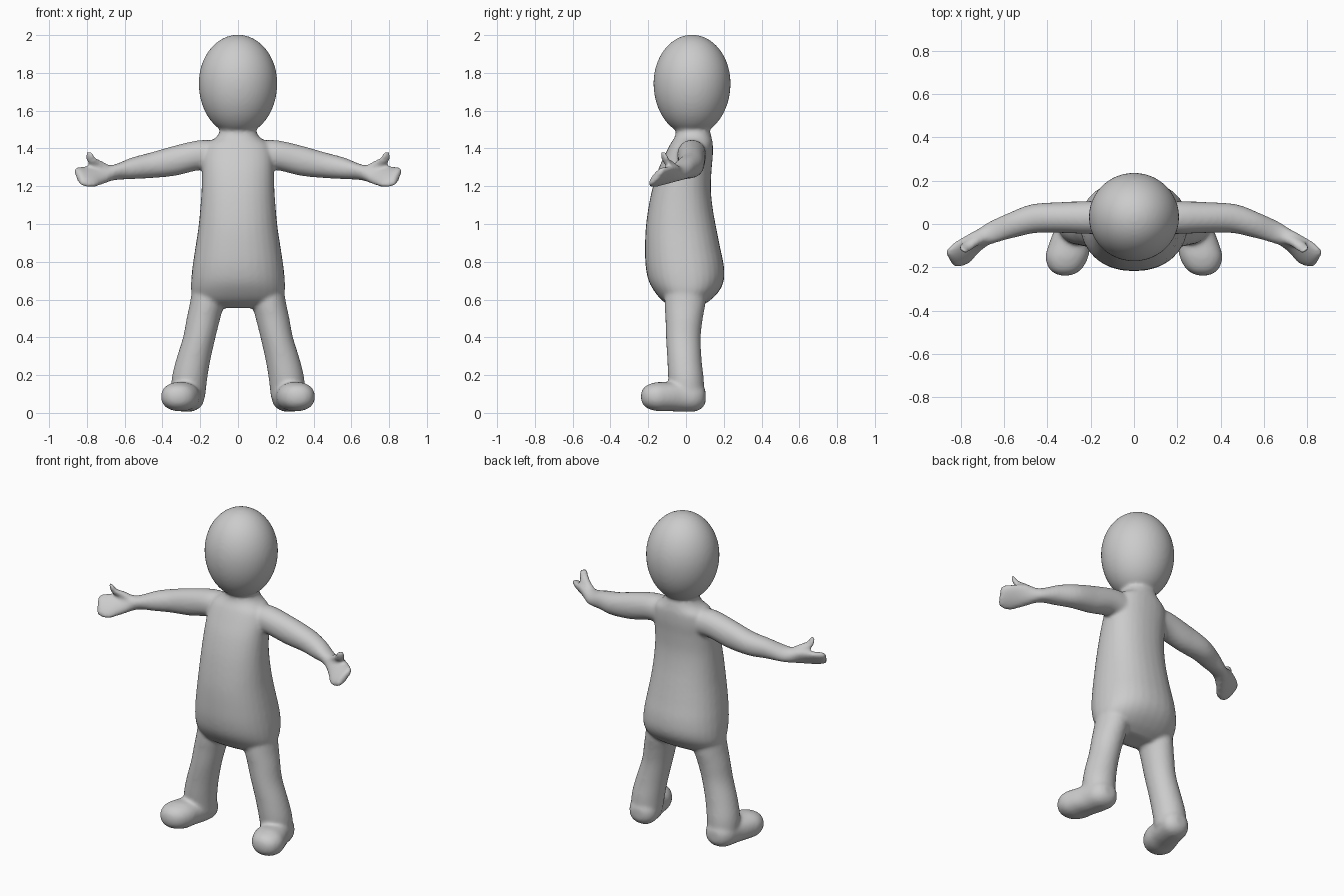
import bpy, bmesh, math
from mathutils import Vector

SEG, STEPS = 32, 5
bm = bmesh.new()


def spline(p, i, t):
    """Catmull-Rom interpolation between p[i] and p[i+1]."""
    a, b, c, d = p[max(i - 1, 0)], p[i], p[i + 1], p[min(i + 2, len(p) - 1)]
    return 0.5 * (2 * b + (c - a) * t + (2 * a - 5 * b + 4 * c - d) * t * t
                  + (3 * b - a - 3 * c + d) * t ** 3)


def loft(rings, side=1, power=2.0):
    """Skin rings of (centre, half-axis u, half-axis v); side=-1 mirrors in x."""
    cols = [[Vector(r[k]) for r in rings] for k in range(3)]
    frames = [[spline(c, i, s / STEPS) for c in cols]
              for i in range(len(rings) - 1) for s in range(STEPS)]
    frames.append([c[-1] for c in cols])
    loops = []
    for c, u, v in frames:
        loop = []
        for k in range(SEG):
            a = 2 * math.pi * k / SEG
            cu = math.copysign(abs(math.cos(a)) ** (2 / power), math.cos(a))
            sv = math.copysign(abs(math.sin(a)) ** (2 / power), math.sin(a))
            p = c + u * cu + v * sv
            loop.append(bm.verts.new((p.x * side, p.y, p.z)))
        loops.append(loop)
    for a, b in zip(loops, loops[1:]):
        for k in range(SEG):
            n = (k + 1) % SEG
            bm.faces.new((a[k], a[n], b[n], b[k]))
    bm.faces.new(loops[0])
    bm.faces.new(loops[-1])


# Head: egg, a little longer below its widest line
head = bmesh.ops.create_uvsphere(bm, u_segments=48, v_segments=32, radius=1)
for v in head["verts"]:
    v.co = (v.co.x * 0.208, 0.032 + v.co.y * 0.204,
            1.745 + v.co.z * (0.257 if v.co.z > 0 else 0.275))

# Neck and torso: z, half width, front y, back y
torso = [(1.56, 0.09, -0.04, 0.12), (1.50, 0.095, -0.05, 0.125), (1.46, 0.115, -0.06, 0.135),
         (1.42, 0.17, -0.085, 0.142), (1.36, 0.188, -0.115, 0.142), (1.28, 0.19, -0.15, 0.135),
         (1.18, 0.193, -0.18, 0.132), (1.08, 0.20, -0.20, 0.142), (0.98, 0.21, -0.213, 0.16),
         (0.88, 0.225, -0.217, 0.18), (0.78, 0.24, -0.214, 0.2), (0.70, 0.248, -0.198, 0.2),
         (0.64, 0.247, -0.165, 0.172), (0.59, 0.225, -0.12, 0.12), (0.555, 0.15, -0.06, 0.06)]
loft([((0, (f + b) / 2, z), (w, 0, 0), (0, (b - f) / 2, 0)) for z, w, f, b in torso], power=2.25)

# Leg: z, centre x, centre y, half width, half depth
leg = [(0.70, 0.15, 0.0, 0.085, 0.11), (0.58, 0.165, -0.005, 0.09, 0.108),
       (0.50, 0.183, -0.01, 0.089, 0.099), (0.40, 0.205, -0.014, 0.086, 0.092),
       (0.28, 0.237, -0.008, 0.091, 0.091), (0.18, 0.257, 0.0, 0.094, 0.094),
       (0.08, 0.264, 0.008, 0.09, 0.09)]
# Foot: y, centre x, half width, half height
foot = [(0.104, 0.262, 0.03, 0.03), (0.088, 0.262, 0.062, 0.058), (0.05, 0.264, 0.086, 0.078),
        (-0.02, 0.276, 0.09, 0.08), (-0.09, 0.296, 0.096, 0.077), (-0.15, 0.309, 0.099, 0.077),
        (-0.20, 0.315, 0.08, 0.064), (-0.226, 0.317, 0.052, 0.044), (-0.238, 0.318, 0.02, 0.018)]
# Arm and paddle hand
arm = [((0.10, 0.035, 1.36), (0, 0.075, 0), (0, 0, 0.08)),
       ((0.20, 0.03, 1.365), (0, 0.076, 0), (0, 0, 0.079)),
       ((0.33, 0.03, 1.336), (0, 0.071, 0), (0, 0, 0.08)),
       ((0.46, 0.025, 1.311), (0.01, 0.066, 0), (0, 0, 0.068)),
       ((0.56, -0.005, 1.295), (0.02, 0.055, 0), (0, 0, 0.057)),
       ((0.66, -0.042, 1.272), (0.02, 0.044, 0), (0, -0.01, 0.041)),
       ((0.73, -0.083, 1.262), (0.022, 0.033, 0), (0.01, 0.025, 0.052)),
       ((0.79, -0.13, 1.25), (0.019, 0.024, -0.008), (0.025, 0.042, 0.054)),
       ((0.837, -0.158, 1.25), (0.014, 0.018, -0.008), (0.022, 0.036, 0.048)),
       ((0.85, -0.165, 1.25), (0.008, 0.01, -0.005), (0.016, 0.028, 0.038))]
thumb = [((0.69, -0.06, 1.28), (0.01, 0.026, 0), (-0.01, 0, 0.028)),
         ((0.735, -0.08, 1.312), (0.008, 0.023, 0), (-0.012, 0, 0.023)),
         ((0.772, -0.105, 1.335), (0.012, 0.02, 0), (-0.018, 0, 0.014)),
         ((0.788, -0.118, 1.368), (0.016, 0.018, 0), (-0.014, 0, 0.006)),
         ((0.79, -0.12, 1.383), (0.01, 0.01, 0), (-0.008, 0, 0.004))]

for s in (1, -1):
    loft([((x, y, z), (w, 0, 0), (0, d, 0)) for z, x, y, w, d in leg], s)
    loft([((x, y, 0.086), (w, 0, 0), (0, 0, h)) for y, x, w, h in foot], s, 2.2)
    loft(arm, s, 2.1)
    loft(thumb, s)

bmesh.ops.recalc_face_normals(bm, faces=bm.faces)
mesh = bpy.data.meshes.new("figure_body")
bm.to_mesh(mesh)
bm.free()
body = bpy.data.objects.new("figure_body", mesh)
bpy.context.collection.objects.link(body)

# Fuse the parts into one skin and soften the joins
remesh = body.modifiers.new("fuse", 'REMESH')
remesh.mode = 'VOXEL'
remesh.voxel_size = 0.01
remesh.use_smooth_shade = True
soften = body.modifiers.new("soften", 'SMOOTH')
soften.factor = 0.5
soften.iterations = 8
